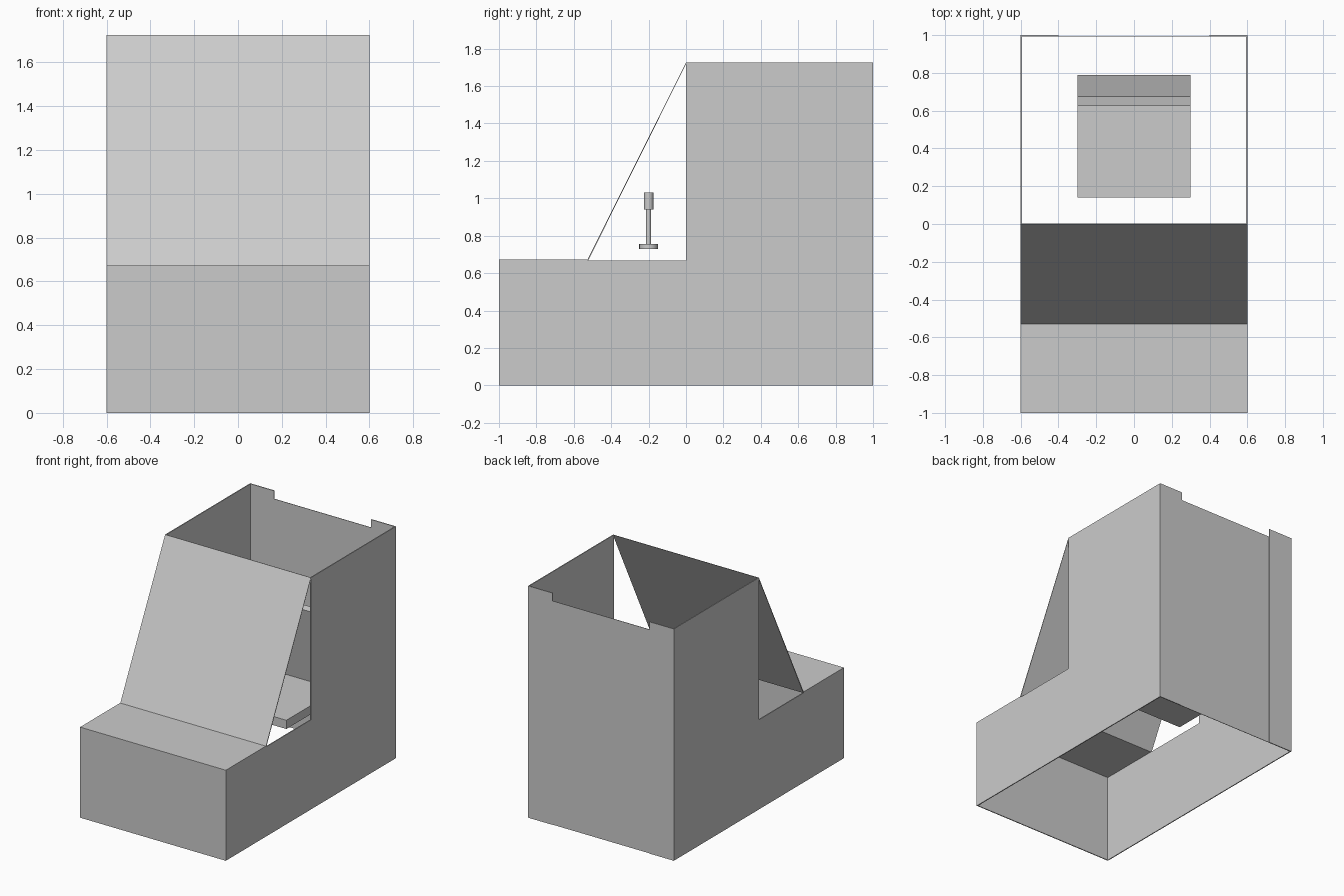
import bpy
import math
from mathutils import Vector

default = bpy.data.objects.get("Cube")
if default:
    bpy.data.objects.remove(default, do_unlink=True)

grey = bpy.data.materials.new("plain grey")
grey.use_nodes = True
COLOUR = (0.6, 0.6, 0.6, 1)
grey.diffuse_color = COLOUR
grey.node_tree.nodes["Principled BSDF"].inputs["Base Color"].default_value = COLOUR

T = 0.007      # sheet thickness
W = 0.6        # half width
BASE = 0.667   # top of the lower body
TOP = 1.725    # top of the cab


def box(name, low, high):
    """Box between two opposite corners."""
    low, high = Vector(low), Vector(high)
    bpy.ops.mesh.primitive_cube_add(size=1)
    ob = bpy.context.object
    ob.name = name
    size, mid = high - low, (low + high) / 2
    for v in ob.data.vertices:
        v.co = Vector(a * b for a, b in zip(v.co, size)) + mid
    ob.data.materials.append(grey)
    return ob


def prism(name, outline, half_width):
    """Side outline (y, z) extruded across x."""
    n = len(outline)
    verts = [(x, y, z) for x in (-half_width, half_width) for y, z in outline]
    faces = [tuple(range(n))[::-1], tuple(range(n, 2 * n))]
    faces += [(i, (i + 1) % n, (i + 1) % n + n, i + n) for i in range(n)]
    mesh = bpy.data.meshes.new(name)
    mesh.from_pydata(verts, [], faces)
    mesh.materials.append(grey)
    ob = bpy.data.objects.new(name, mesh)
    bpy.context.collection.objects.link(ob)
    return ob


def rod(name, radius, z0, z1):
    """Upright cylinder of the control lever."""
    bpy.ops.mesh.primitive_cylinder_add(
        vertices=24, radius=radius, depth=z1 - z0, location=(0, -0.2, (z0 + z1) / 2))
    ob = bpy.context.object
    ob.name = name
    ob.data.materials.append(grey)
    bpy.ops.object.shade_smooth_by_angle()


# Side walls and rear corner strips, mirrored left and right
for side, s in (("left", 1), ("right", -1)):
    xs = sorted((s * W, s * (W - T)))
    box(side + "_lower_wall", (xs[0], -1, 0), (xs[1], 1, BASE))
    box(side + "_cab_wall", (xs[0], 0, BASE), (xs[1], 1, TOP))
    xs = sorted((s * (W - T), s * 0.4))
    box(side + "_rear_strip", (xs[0], 1 - T, 0), (xs[1], 1, TOP))

# Front, hood and recessed rear door
box("front_wall", (T - W, -1, 0), (W - T, T - 1, BASE))
box("hood", (-W, -1, BASE), (W, -0.53, BASE + T))
box("rear_door", (-0.4, 1 - T, 0), (0.4, 1 - T / 2, 1.665))

# Sloping windscreen
prism("windscreen", [(-0.53, BASE), (-0.53 + T, BASE), (T / 2, TOP), (0, TOP)], W)

# Seat with a backrest that leans forward
box("seat_cushion", (-0.3, 0.14, 0.465), (0.3, 0.74, 0.53))
lean = math.radians(11)
along = Vector((-math.sin(lean), math.cos(lean))) * 0.6
across = Vector((math.cos(lean), math.sin(lean))) * 0.051
foot = Vector((0.74, 0.525))
prism("seat_backrest", [foot, foot + across, foot + across + along, foot + along], 0.3)

# Control lever
rod("lever_base", 0.05, 0.73, 0.755)
rod("lever_stem", 0.014, 0.755, 0.94)
rod("lever_knob", 0.025, 0.94, 1.03)
